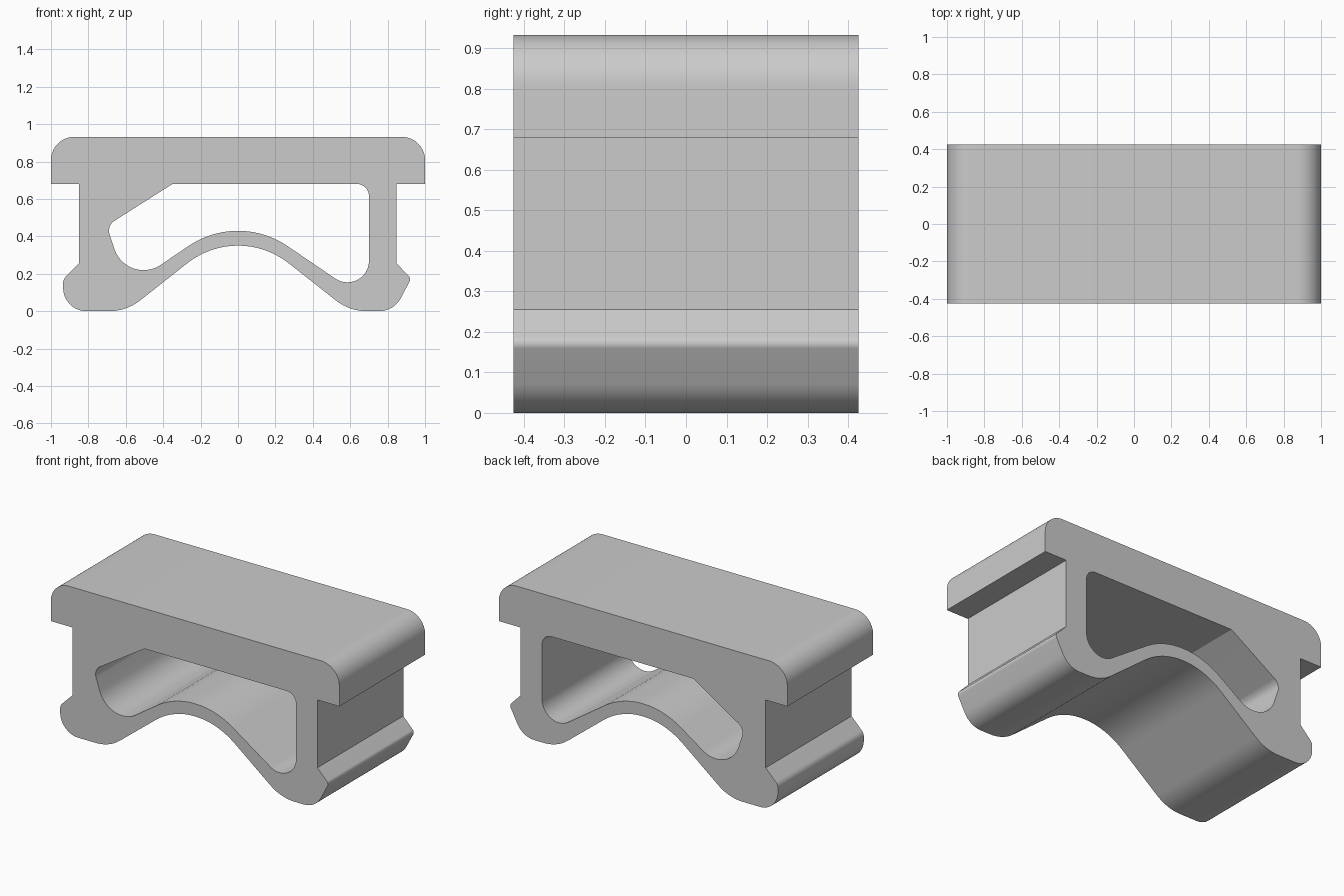
import bpy
import bmesh
import math
from mathutils import Vector

cube = bpy.data.objects.get("Cube")
if cube:
    bpy.data.objects.remove(cube, do_unlink=True)

HALF_DEPTH = 0.425


def rounded_loop(corners):
    """Turn (x, z, radius) corners into a closed outline with filleted corners."""
    points = []
    count = len(corners)
    for i, (x, z, radius) in enumerate(corners):
        corner = Vector((x, z))
        if radius == 0:
            points.append(corner)
            continue
        to_prev = (Vector(corners[i - 1][:2]) - corner).normalized()
        to_next = (Vector(corners[(i + 1) % count][:2]) - corner).normalized()
        half = to_prev.angle(to_next) / 2
        centre = corner + (to_prev + to_next).normalized() * radius / math.sin(half)
        start = corner + to_prev * radius / math.tan(half) - centre
        end = corner + to_next * radius / math.tan(half) - centre
        sweep = math.atan2(start.x * end.y - start.y * end.x, start.dot(end))
        steps = max(6, math.ceil(abs(sweep) / math.radians(5)))
        for k in range(steps + 1):
            a = sweep * k / steps
            points.append(centre + Vector((
                start.x * math.cos(a) - start.y * math.sin(a),
                start.x * math.sin(a) + start.y * math.cos(a))))
    return points


def extrude_profile(name, loops, material):
    """Fill an outline with holes and extrude it along y."""
    bm = bmesh.new()
    for loop in loops:
        verts = [bm.verts.new((p.x, -HALF_DEPTH, p.y)) for p in loop]
        for i, v in enumerate(verts):
            bm.edges.new((verts[i - 1], v))
    bmesh.ops.triangle_fill(bm, edges=bm.edges[:], use_beauty=True,
                            normal=(0, -1, 0))
    result = bmesh.ops.extrude_face_region(bm, geom=bm.faces[:])
    moved = [g for g in result["geom"] if isinstance(g, bmesh.types.BMVert)]
    bmesh.ops.translate(bm, verts=moved, vec=(0, 2 * HALF_DEPTH, 0))
    bmesh.ops.recalc_face_normals(bm, faces=bm.faces[:])
    mesh = bpy.data.meshes.new(name)
    bm.to_mesh(mesh)
    bm.free()
    mesh.materials.append(material)
    obj = bpy.data.objects.new(name, mesh)
    bpy.context.collection.objects.link(obj)
    bpy.ops.object.select_all(action="DESELECT")
    obj.select_set(True)
    bpy.context.view_layer.objects.active = obj
    bpy.ops.object.shade_smooth_by_angle(angle=math.radians(25))
    return obj


grey = bpy.data.materials.new("plain grey")
grey.use_nodes = True
colour = (0.6, 0.6, 0.6, 1)
grey.diffuse_color = colour
grey.node_tree.nodes["Principled BSDF"].inputs["Base Color"].default_value = colour

# Outer outline: rounded top plate, side grooves, hooked feet and arch
outline = [
    (-1, 0.932, 0.125), (1, 0.932, 0.125), (1, 0.68, 0),
    (0.848, 0.68, 0), (0.848, 0.255, 0),
    (0.926, 0.175, 0.025), (0.834, 0, 0.133),
    (0.596, 0, 0.266), (0, 0.47, 0.437), (-0.596, 0, 0.266),
    (-0.935, 0, 0.125), (-0.935, 0.17, 0.05),
    (-0.85, 0.255, 0), (-0.85, 0.68, 0), (-1, 0.68, 0),
]

# Hollow between the top plate and the arched web
hollow = [
    (-0.35, 0.68, 0), (0.70, 0.68, 0.065), (0.70, 0.052, 0.115),
    (0, 0.528, 0.47), (-0.592, 0.126, 0.164), (-0.702, 0.457, 0.064),
]

extrude_profile("arched_rail_clip",
                [rounded_loop(outline), rounded_loop(hollow)], grey)
